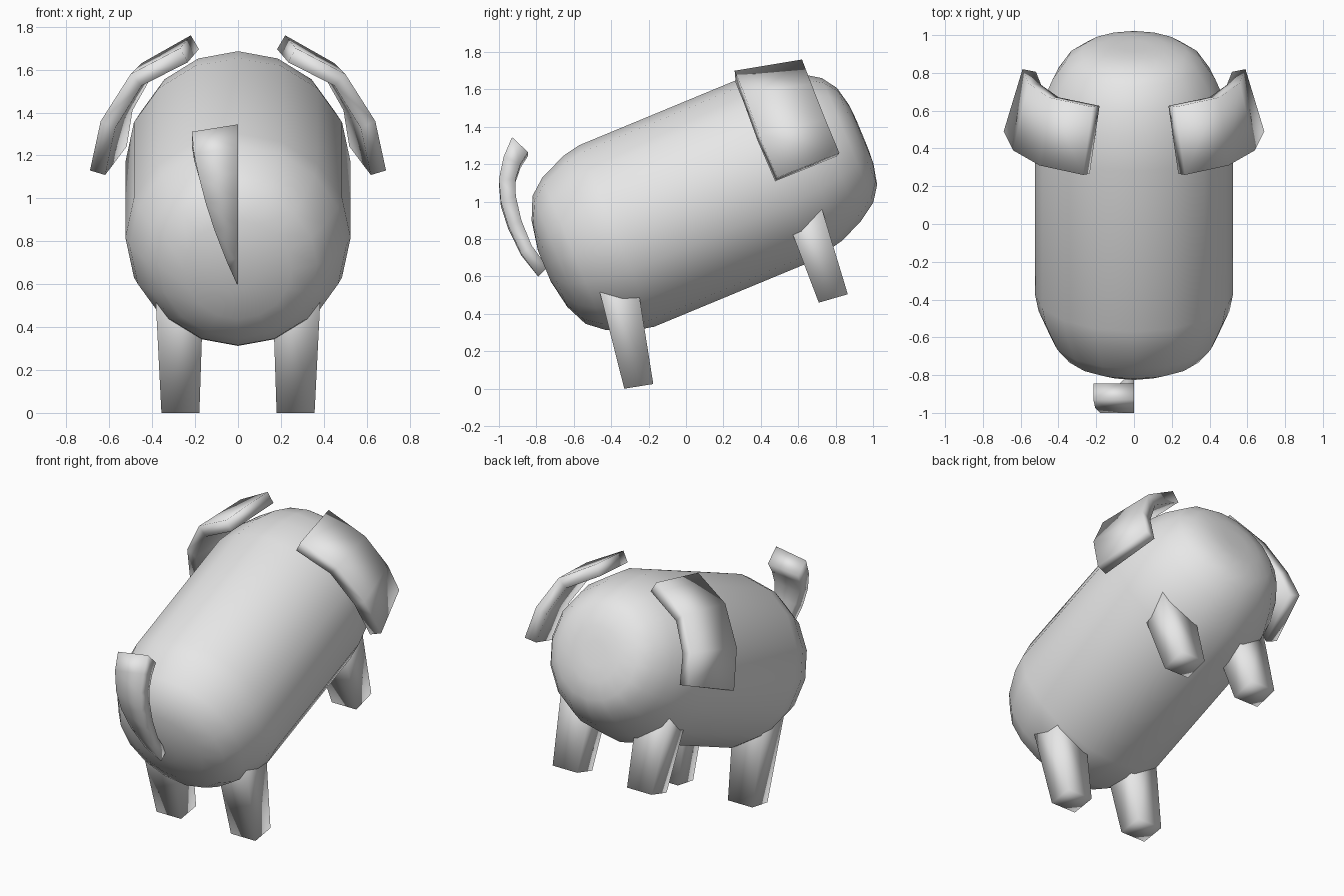
import bpy, bmesh, math
from mathutils import Vector

cube = bpy.data.objects.get("Cube")
if cube:
    bpy.data.objects.remove(cube, do_unlink=True)

grey = bpy.data.materials.new("plain grey")
grey.use_nodes = True
COLOUR = (0.8, 0.8, 0.8, 1)
grey.diffuse_color = COLOUR
grey.node_tree.nodes["Principled BSDF"].inputs["Base Color"].default_value = COLOUR


def finish(name, bm):
    """Turn a bmesh into a smooth grey object."""
    bmesh.ops.recalc_face_normals(bm, faces=bm.faces)
    mesh = bpy.data.meshes.new(name)
    bm.to_mesh(mesh)
    bm.free()
    mesh.materials.append(grey)
    mesh.shade_smooth()
    obj = bpy.data.objects.new(name, mesh)
    bpy.context.collection.objects.link(obj)
    return obj


def loft(name, rings):
    """Skin a row of equal rings and close both ends."""
    bm = bmesh.new()
    rows = [[bm.verts.new(p) for p in ring] for ring in rings]
    n = len(rows[0])
    for a, b in zip(rows, rows[1:]):
        for i in range(n):
            j = (i + 1) % n
            bm.faces.new((a[i], a[j], b[j], b[i]))
    bm.faces.new(rows[0])
    bm.faces.new(rows[-1])
    return finish(name, bm)


# Body: tilted capsule, profile of distance along the axis and radius
TILT = math.radians(22.5)
profile = [(-.82, .09), (-.79, .25), (-.735, .37), (-.65, .44), (-.5, .505), (-.4, .525),
           (.52, .525), (.7, .485), (.83, .43), (.935, .36), (.99, .28), (1.015, .17), (1.02, .08)]
along = Vector((0, math.cos(TILT), math.sin(TILT)))
up = Vector((0, -math.sin(TILT), math.cos(TILT)))
centre = Vector((0, 0, .97))
SIDES = 16
turns = [math.tau * i / SIDES for i in range(SIDES)]
loft("body", [[centre + along * u + up * (r * math.cos(t)) + Vector((r * math.sin(t), 0, 0))
               for t in turns] for u, r in profile])

# Legs: tapered square posts, each end given by its front and back (y, z)
legs = {
    "front": [((-.52, .75), (-.29, .75), .155, .395), ((-.33, 0), (-.175, .025), .18, .357)],
    "rear": [((.50, 1.01), (.70, 1.05), .155, .395), ((.71, .46), (.865, .505), .18, .357)],
}
for place, ends in legs.items():
    for side, s in (("left", 1), ("right", -1)):
        loft(f"{place}_{side}_leg",
             [[(s * x0, *f), (s * x1, *f), (s * x1, *b), (s * x0, *b)] for f, b, x0, x1 in ends])

# Ears: bent flaps with a front and a back edge, thickened inwards
front_edge = [(.27, .26, 1.70), (.50, .31, 1.58), (.64, .39, 1.36), (.69, .49, 1.13)]
back_edge = [(.22, .62, 1.76), (.45, .67, 1.63), (.56, .745, 1.44), (.59, .82, 1.26)]
for side, s in (("left", 1), ("right", -1)):
    bm = bmesh.new()
    f = [Vector((s * x, y, z)) for x, y, z in front_edge]
    b = [Vector((s * x, y, z)) for x, y, z in back_edge]
    # inward direction at each station, square to the flap
    inner = []
    for edge in (f, b):
        row = []
        for i, p in enumerate(edge):
            run = edge[min(i + 1, 3)] - edge[max(i - 1, 0)]
            n = run.cross(b[i] - f[i]).normalized()
            row.append(p - n * math.copysign(.075, n.x * s))
        inner.append(row)
    bm.free()
    loft(side + "_ear", [[f[i], b[i], inner[1][i], inner[0][i]] for i in range(4)])

# Tail: curved wedge, flat on one side, with outer (y, z), inner (y, z) and width
tail = [((-.79, .60), (-.74, .65), .005), ((-.88, .72), (-.825, .765), .055),
        ((-.95, .87), (-.88, .90), .11), ((-.99, 1.0), (-.91, 1.03), .15),
        ((-1.0, 1.12), (-.912, 1.12), .18), ((-.975, 1.24), (-.885, 1.20), .205),
        ((-.93, 1.345), (-.845, 1.265), .215)]
loft("tail", [[(0, *o), (-w, o[0], o[1] - w * .16), (-w, n[0], n[1] - w * .1), (0, *n)]
              for o, n, w in tail])
